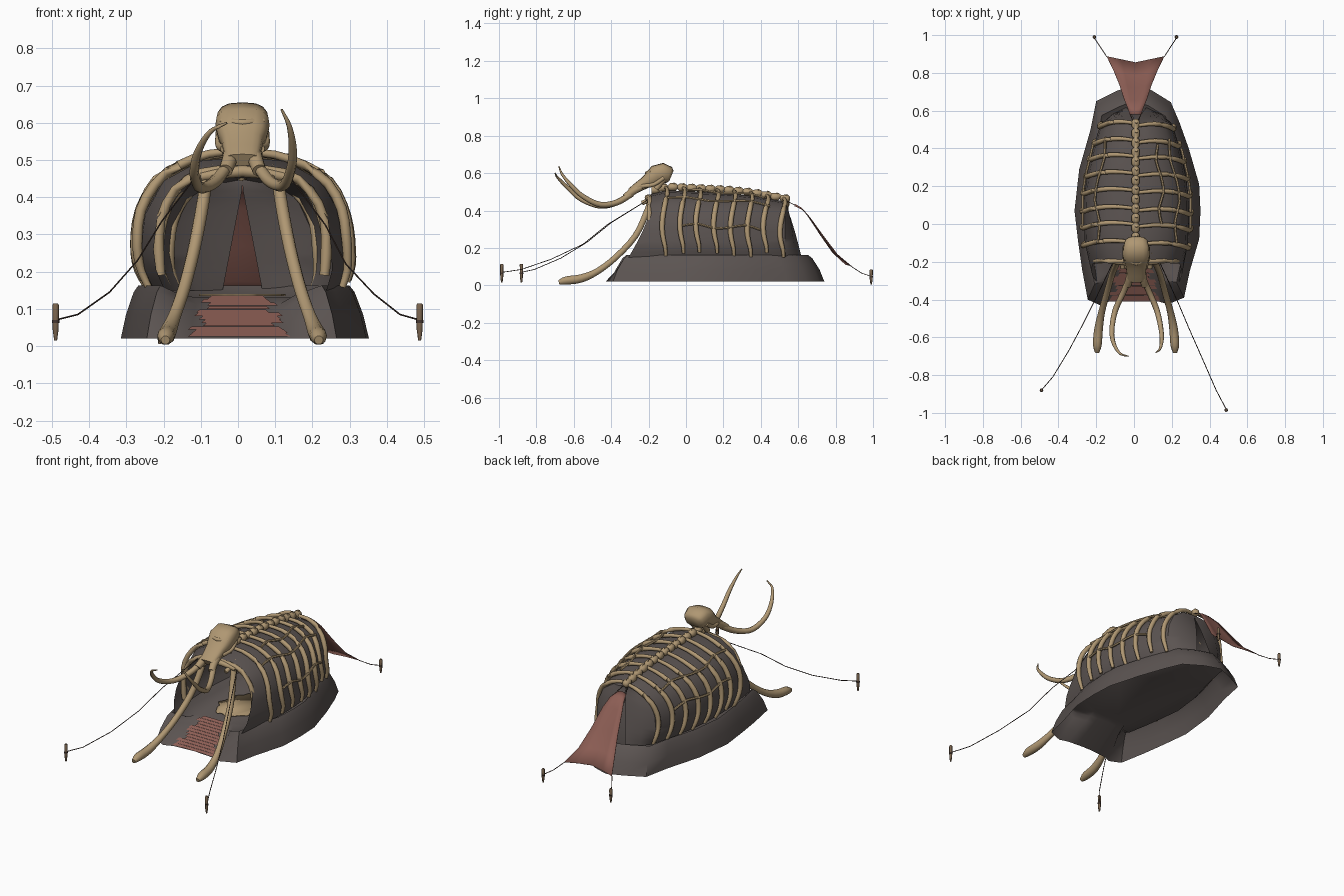
import bpy, bmesh, math, random
from mathutils import Vector

if "Cube" in bpy.data.objects:
    bpy.data.objects.remove(bpy.data.objects["Cube"])
random.seed(4)
CX = 0.012                                   # the tent sits slightly off centre


def mat(name, rgb):
    m = bpy.data.materials.new(name)
    m.diffuse_color = (*rgb, 1)
    m.use_nodes = True
    m.node_tree.nodes["Principled BSDF"].inputs["Base Color"].default_value = m.diffuse_color
    return m


HIDE = mat("dark hide", (0.105, 0.088, 0.083))
BONE = mat("bone", (0.43, 0.31, 0.17))
RED = mat("red hide", (0.265, 0.112, 0.09))
ROPE = mat("rope", (0.06, 0.038, 0.03))
WOOD = mat("stake wood", (0.19, 0.125, 0.075))


def mesh_obj(name, verts, faces, material, angle=40, thick=0):
    me = bpy.data.meshes.new(name)
    me.from_pydata([tuple(v) for v in verts], [], faces)
    bm = bmesh.new()
    bm.from_mesh(me)
    bmesh.ops.remove_doubles(bm, verts=bm.verts, dist=0.0005)
    bmesh.ops.recalc_face_normals(bm, faces=bm.faces)
    bm.to_mesh(me)
    bm.free()
    me.materials.append(material)
    ob = bpy.data.objects.new(name, me)
    bpy.context.collection.objects.link(ob)
    if thick:
        mod = ob.modifiers.new("thickness", 'SOLIDIFY')
        mod.thickness = thick
        mod.offset = 0
    bpy.ops.object.select_all(action='DESELECT')
    ob.select_set(True)
    bpy.context.view_layer.objects.active = ob
    bpy.ops.object.shade_smooth_by_angle(angle=math.radians(angle))
    return ob


def smooth_path(pts, n=4):
    """Catmull-Rom through points (x, y, z, radius)."""
    p = [Vector(q) for q in pts]
    p = [2 * p[0] - p[1]] + p + [2 * p[-1] - p[-2]]
    out = []
    for a, b, c, d in zip(p, p[1:], p[2:], p[3:]):
        for i in range(n):
            t = i / n
            out.append(0.5 * (2 * b + (c - a) * t + (2 * a - 5 * b + 4 * c - d) * t * t
                              + (3 * b - a - 3 * c + d) * t ** 3))
    return out + [p[-2]]


def loft(name, paths, material, sides=8, n=4, aspect=None, power=1.0):
    """Tubes along paths of (x, y, z, radius); aspect gives side width per point, power < 1 squares the section."""
    V, F = [], []
    for path in paths:
        pts = smooth_path(path, n) if n > 1 else [Vector(q) for q in path]
        base = len(V)
        for i, q in enumerate(pts):
            c = q.xyz
            d = (pts[min(i + 1, len(pts) - 1)].xyz - pts[max(i - 1, 0)].xyz).normalized()
            ref = Vector((1, 0, 0)) if abs(d.x) < 0.8 else Vector((0, 1, 0))
            u = (ref - d * ref.dot(d)).normalized()
            v = d.cross(u)
            w = aspect[i] if aspect else q[3]
            for k in range(sides):
                a = 2 * math.pi * k / sides
                ca, sa = (math.copysign(abs(t) ** power, t) for t in (math.cos(a), math.sin(a)))
                V.append(c + u * ca * w + v * sa * q[3])
        m = len(pts)
        for i in range(m - 1):
            for k in range(sides):
                k2 = (k + 1) % sides
                F.append([base + i * sides + k, base + i * sides + k2,
                          base + (i + 1) * sides + k2, base + (i + 1) * sides + k])
        F.append([base + k for k in range(sides)])
        F.append([base + (m - 1) * sides + k for k in range(sides)])
    return mesh_obj(name, V, F, material, 50)


def table(tbl, v):
    for (a, p), (b, q) in zip(tbl, tbl[1:]):
        if v <= b:
            t = max(0, (v - a) / (b - a))
            return p + (q - p) * t
    return tbl[-1][1]


# tent form: half width and ridge height along y, arch profile from ground to ridge
WIDTH = [(-0.2, 0.25), (-0.1, 0.285), (0.05, 0.293), (0.2, 0.285), (0.35, 0.255), (0.54, 0.195)]
RIDGE = [(-0.2, 0.5), (-0.1, 0.525), (0.2, 0.51), (0.35, 0.495), (0.54, 0.46)]
AX = list(enumerate([0.87, 0.97, 1, 0.96, 0.78, 0.42, 0]))
AZ = list(enumerate([0, 0.16, 0.33, 0.57, 0.82, 0.97, 1]))


def arch(y, k, s, scale=1.0):
    h = table(RIDGE, y) - 0.15
    side = 0.075 * max(0, 1 - k / 2) if s > 0 else 0      # right side hangs straighter
    return Vector((CX + s * table(WIDTH, y) * (table(AX, k) + side) * scale, y, 0.15 + h * table(AZ, k) * scale))


# tent cover, open at the front and split by a slot at the back
V, F = [], []
ks = [i * 0.5 for i in range(13)]
ys = [-0.2, -0.1, 0.02, 0.14, 0.26, 0.38, 0.53]
for s in (-1, 1):
    base = len(V)
    cols = [[arch(y, k, s, 0.955) for k in ks] for y in ys]
    for p in cols[0]:
        p.y -= 0.12 * max(0, 1 - (p.z - 0.13) / 0.25) ** 1.3
    edge = []
    for p in cols[-1]:
        f = max(0, 1 - (p.z - 0.14) / 0.285)
        edge.append(Vector((CX + s * 0.055 * f, 0.53 + 0.09 * f ** 0.75, p.z)))
    mid = [(p * 0.5 + e * 0.5) + Vector((s * 0.03, 0.02, 0)) * min(1, 4 * abs(p.x - e.x)) for p, e in zip(cols[-1], edge)]
    cols += [mid, edge]
    n = len(ks)
    V += [p for c in cols for p in c]
    F += [[base + c * n + i, base + c * n + i + 1, base + (c + 1) * n + i + 1, base + (c + 1) * n + i]
          for c in range(len(cols) - 1) for i in range(n - 1)]
mesh_obj("tent_cover", V, F, HIDE, 35)

# ground skirt with a hollow entrance ramp and floor
OUT = [(0, -0.40), (0.07, -0.405), (0.13, -0.41), (0.18, -0.425), (0.265, -0.39), (0.295, -0.25), (0.345, -0.08),
       (0.352, 0.07), (0.345, 0.21), (0.29, 0.4), (0.24, 0.54), (0.195, 0.645), (0.09, 0.71), (0, 0.74),
       (-0.09, 0.705), (-0.2, 0.65), (-0.23, 0.5), (-0.29, 0.29), (-0.315, 0.07), (-0.295, -0.1),
       (-0.275, -0.24), (-0.245, -0.4), (-0.18, -0.43), (-0.13, -0.41), (-0.07, -0.405)]
LEVELS = [(0, 1, 0.02), (0.35, 0.955, 0.085), (0.7, 0.89, 0.145), (0.85, 0.85, 0.163), (1, 0.76, 0.13)]
V, F = [], []
for f, sc, z in LEVELS:
    for x, y in OUT:
        b = min(1, max(0, (0.23 - abs(x)) / 0.1)) if y < -0.3 else 0
        wall = Vector((x * sc, (y - 0.15) * sc + 0.15, z))
        ramp = Vector((x * (1 - 0.15 * f), y + f * 0.2, 0.02 + 0.11 * f))
        V.append(wall.lerp(ramp, b))
m = len(OUT)
for r in range(len(LEVELS) - 1):
    F += [[r * m + i, r * m + (i + 1) % m, (r + 1) * m + (i + 1) % m, (r + 1) * m + i] for i in range(m)]
F.append([(len(LEVELS) - 1) * m + i for i in range(m)])
mesh_obj("ground_skirt", V, F, HIDE, 50)

# ragged red entrance mat on the ramp
V, F = [], []
for i in range(12):
    a, b = i / 12, (i + 1) / 12 - 0.004
    l, r = -0.145 + random.random() * 0.045 + 0.02 * a, 0.145 - random.random() * 0.045 - 0.02 * a
    b0 = len(V)
    for x, f in ((l, a), (r, a), (r - 0.01, b), (l + 0.01, b)):
        V.append((x * (1 - 0.15 * f), -0.41 + f * 0.2, 0.026 + 0.11 * f))
    F.append([b0, b0 + 1, b0 + 2, b0 + 3])
mesh_obj("entrance_mat", V, F, RED)

# fur rug with a ragged edge
V = [(CX + (0.1 + random.uniform(-0.02, 0.02)) * math.cos(a), 0.0 + (0.16 + random.uniform(-0.03, 0.03)) * math.sin(a), 0.137)
     for a in [2 * math.pi * i / 28 for i in range(28)]]
mesh_obj("floor_rug", V, [list(range(28))], BONE, thick=0.006)

# ribs, with the shorter front pair
ribs = []
for y in (-0.11, -0.015, 0.07, 0.165, 0.255, 0.345, 0.43, 0.52):
    for s in (-1, 1):
        low = random.uniform(0, 0.5)
        yy = y + (0.012 if s < 0 else 0)
        path = []
        for i in range(9):
            k = 6 + (low - 6) * i / 8
            p = arch(yy, k, s) + Vector((0, 0.012 * math.sin(i) - 0.01 * i / 8, 0))
            path.append((*p, 0.009 + 0.005 * math.sin(math.pi * i / 8)))
        ribs.append(path)
for s in (-1, 1):
    ribs.append([(CX + s * x, -0.195, z, r) for x, z, r in
                 ((0.02, 0.475, .012), (0.11, 0.465, .013), (0.18, 0.42, .013), (0.22, 0.34, .013), (0.225, 0.25, .015), (0.22, 0.19, .013))])
loft("ribs", ribs, BONE, 8, 2)

# thin lengthwise bones tied across the ribs
rails = []
for s, k, a, b in ((1, 2.5, -0.02, 0.4), (1, 4.1, -0.1, 0.45), (-1, 4.2, -0.1, 0.46), (-1, 2.9, -0.02, 0.42), (1, 4.9, 0, 0.42)):
    rails.append([(*(arch(a + (b - a) * i / 5, k + 0.15 * math.sin(2 * i), s, 1.015)), 0.007) for i in range(6)])
loft("cross_rails", rails, BONE, 6, 2)

# backbone: beads with small spines
path, spines = [], []
for i in range(15):
    y = -0.17 + i * 0.05
    z = table(RIDGE, y) + 0.002
    path += [(CX - 0.003, y - 0.014, z, 0.021), (CX - 0.003, y + 0.014, z, 0.021), (CX - 0.003, y + 0.025, z, 0.011)]
    spines.append([(CX, y, z, 0.011), (CX, y + 0.01, z + 0.022, 0.007)])
loft("backbone", [path], BONE, 8, 1)
loft("backbone_spines", spines, BONE, 6, 1)

# skull: squarish lofted head, tusk sockets, brow ridges and cheek bones
prof = [(-0.078, .585, .03, .045), (-0.09, .59, .045, .06), (-0.125, .602, .053, .07), (-0.16, .594, .05, .073),
        (-0.19, .566, .042, .066), (-0.22, .548, .032, .056), (-0.265, .52, .026, .05), (-0.3, .5, .018, .046)]
loft("skull", [[(CX, y, z, d) for y, z, d, w in prof]], BONE, 16, 1, [q[3] for q in prof], 0.7)
parts = [[(CX - 0.055, -0.185, .604, .01), (CX, -0.21, .6, .01), (CX + 0.055, -0.185, .604, .01)],
         [(CX - 0.035, -0.215, .577, .006), (CX, -0.223, .573, .008), (CX + 0.035, -0.215, .577, .006)]]
for s in (-1, 1):
    parts.append([(CX + s * 0.032, -0.22, .535, .018), (CX + s * 0.034, -0.28, .505, .021), (CX + s * 0.045, -0.325, .472, .019)])
    parts.append([(CX + s * 0.06, -0.12, .575, .012), (CX + s * 0.062, -0.17, .54, .011), (CX + s * 0.048, -0.235, .53, .012)])
    parts.append([(CX + s * 0.04, -0.12, .57, .02), (CX + s * 0.04, -0.16, .515, .014)])
loft("skull_ridges_and_sockets", parts, BONE, 10, 3)

# curved tusks
loft("tusks", [
    [(-0.025, -0.29, .49, .017), (-0.06, -0.37, .443, .016), (-0.1, -0.46, .425, .015), (-0.117, -0.56, .46, .013),
     (-0.108, -0.63, .52, .011), (-0.075, -0.685, .575, .007), (-0.03, -0.70, .6, .003)],
    [(0.048, -0.29, .49, .017), (0.085, -0.37, .443, .016), (0.122, -0.46, .432, .015), (0.142, -0.55, .475, .013),
     (0.147, -0.61, .53, .011), (0.138, -0.66, .59, .007), (0.117, -0.68, .636, .003)]], BONE, 8, 4)

# long entrance bones reaching to the ground
legs = []
for s, o in ((-1, 0), (1, 0.022)):
    legs.append([(s * x + o, y, z, r) for x, y, z, r in
                 ((.085, -.19, .45, .016), (.095, -.215, .38, .017), (.117, -.27, .265, .017), (.145, -.37, .155, .017),
                  (.172, -.47, .077, .018), (.188, -.56, .037, .023), (.194, -.64, .026, .023), (.195, -.68, .016, .012))])
loft("entrance_bones", legs, BONE, 10, 3)
loft("neck_bones", [[(-0.1, -0.2, .455, .013), (CX, -0.205, .47, .016), (0.125, -0.2, .455, .013)],
                    [(-0.06, -0.235, .44, .012), (-0.07, -0.15, .475, .014)],
                    [(0.085, -0.235, .44, .012), (0.095, -0.15, .475, .014)]], BONE, 8, 2)

# rear red flap
V, F = [], []
rows = [(0.03, .58, .425), (0.045, .62, .405), (0.062, .66, .36), (0.085, .73, .26), (0.115, .8, .165), (0.152, .875, .1)]
for j, (w, y, z) in enumerate(rows):
    for i in range(5):
        t = i / 2 - 1
        V.append((0.008 + w * t, y - (1 - abs(t)) * 0.02 * j / 5 + 0.012 * abs(t) * j / 5, z + 0.01 * (1 - t * t)))
for j in range(len(rows) - 1):
    F += [[j * 5 + i, j * 5 + i + 1, j * 5 + i + 6, j * 5 + i + 5] for i in range(4)]
mesh_obj("rear_flap", V, F, RED, 40, thick=0.003)

# guy ropes and stakes
loft("guy_ropes", [[(x, y, z, 0.0022) for x, y, z in p] for p in (
    [(-0.11, -.2, .46), (-.205, -.4, .335), (-.27, -.53, .23), (-.345, -.67, .145), (-.43, -.81, .085), (-.49, -.88, .07)],
    [(0.135, -.2, .46), (.235, -.42, .325), (.29, -.55, .22), (.365, -.72, .14), (.435, -.88, .085), (.488, -.98, .07)],
    [(-.144, .885, .1), (-.18, .94, .065), (-.21, .985, .05)], [(.16, .885, .1), (.195, .94, .065), (.225, .985, .05)],
    [(0, .53, .455), (-.02, .58, .43)], [(.02, .53, .455), (.035, .58, .43)])], ROPE, 6, 1)
STAKES = [(-.49, -.88, .015, .115), (.488, -.985, .015, .115), (-.21, .99, .005, .085), (.225, .99, .005, .085)]
loft("stakes", [[(x, y, a, .004), (x, y, a + .03, .008), (x, y, b - .005, .009), (x, y, b, .006)] for x, y, a, b in STAKES], WOOD, 8, 1)
loft("rope_knots", [[(x, y, (a + b) / 2 - .003, .01), (x, y, (a + b) / 2 + .005, .01)] for x, y, a, b in STAKES], ROPE, 8, 1)
